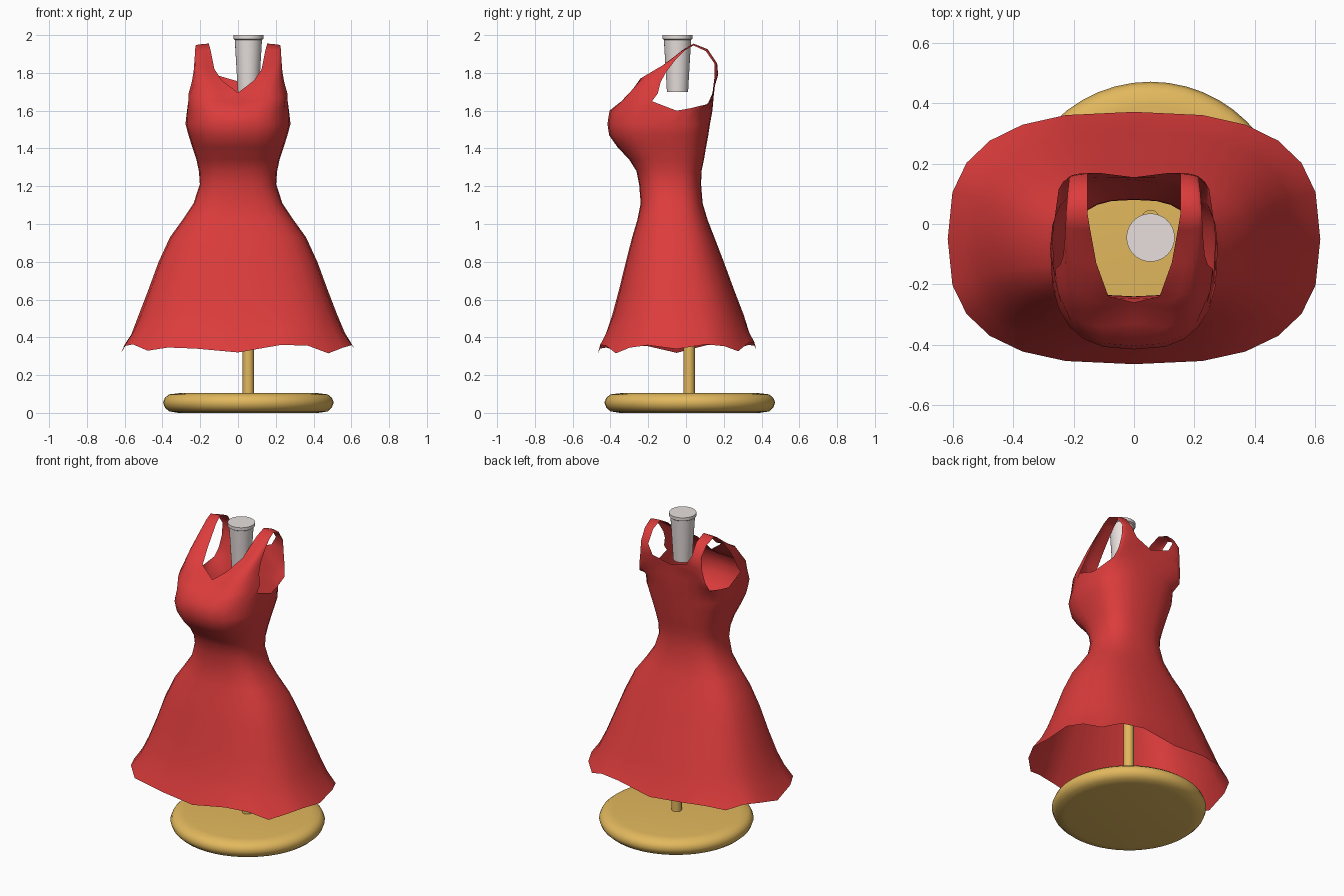
import bpy, bmesh
from math import sin, cos, pi, radians

if "Cube" in bpy.data.objects:
    bpy.data.objects.remove(bpy.data.objects["Cube"])


def material(name, color):
    m = bpy.data.materials.new(name)
    m.diffuse_color = (*color, 1)
    m.use_nodes = True
    m.node_tree.nodes["Principled BSDF"].inputs["Base Color"].default_value = m.diffuse_color
    return m


def finish(bm, name, mat, angle):
    bmesh.ops.remove_doubles(bm, verts=bm.verts, dist=0.0005)
    bmesh.ops.recalc_face_normals(bm, faces=bm.faces)
    mesh = bpy.data.meshes.new(name)
    bm.to_mesh(mesh)
    bm.free()
    mesh.materials.append(mat)
    ob = bpy.data.objects.new(name, mesh)
    bpy.context.collection.objects.link(ob)
    bpy.ops.object.select_all(action='DESELECT')
    bpy.context.view_layer.objects.active = ob
    ob.select_set(True)
    bpy.ops.object.shade_smooth_by_angle(angle=radians(angle))
    return ob


def lathe(name, profile, cx, cy, mat, segs=32):
    bm = bmesh.new()
    rings = [[bm.verts.new((cx + r * cos(2 * pi * i / segs), cy + r * sin(2 * pi * i / segs), z))
              for i in range(segs)] for r, z in profile]
    for a, b in zip(rings, rings[1:]):
        for i in range(segs):
            j = (i + 1) % segs
            bm.faces.new((a[i], a[j], b[j], b[i]))
    bm.faces.new(rings[0][::-1])
    bm.faces.new(rings[-1])
    return finish(bm, name, mat, 50)


red = material("red_cloth", (0.72, 0.045, 0.045))
gold = material("pale_wood", (0.76, 0.48, 0.11))
grey = material("neck_grey", (0.80, 0.74, 0.72))

# Stand: rounded base, pole, neck post with a rim
lathe("stand_base", [(0.37, 0), (0.42, 0.008), (0.442, 0.028), (0.452, 0.055), (0.442, 0.08),
                     (0.42, 0.098), (0.37, 0.104)], 0.055, 0.02, gold, 48)
lathe("stand_pole", [(0.03, 0.10), (0.03, 1.2)], 0.055, 0.017, gold, 20)
lathe("neck_post", [(0.056, 1.70), (0.072, 1.975), (0.08, 1.98), (0.08, 2.0)], 0.055, -0.045, grey)

# Dress body: rings of (z, half width, front y, back y, centre y)
N, Q = 24, 6
rings = [(0.348, 0.618, -0.465, 0.372, -0.05), (0.43, 0.565, -0.425, 0.335, -0.05),
         (0.52, 0.525, -0.39, 0.305, -0.05), (0.65, 0.475, -0.355, 0.255, -0.05),
         (0.80, 0.42, -0.318, 0.20, -0.06), (0.93, 0.36, -0.285, 0.15, -0.06),
         (1.02, 0.295, -0.258, 0.115, -0.07), (1.11, 0.235, -0.24, 0.088, -0.07),
         (1.21, 0.202, -0.248, 0.08, -0.08), (1.28, 0.207, -0.262, 0.082, -0.08),
         (1.34, 0.22, -0.30, 0.095, -0.08), (1.41, 0.243, -0.365, 0.107, -0.09),
         (1.47, 0.262, -0.407, 0.118, -0.09), (1.53, 0.278, -0.416, 0.127, -0.08),
         (1.60, 0.27, -0.405, 0.14, -0.05)]
POWER = 0.74


def spow(v):
    return (1 if v >= 0 else -1) * abs(v) ** POWER


bm = bmesh.new()
rows = []
for k, (z, w, yf, yb, yc) in enumerate(rings):
    row = []
    for i in range(N):
        a = 2 * pi * i / N
        c = spow(cos(a))
        y = yc + (yf - yc) * c if c > 0 else yc - (yb - yc) * c
        # wavy hem fading up the skirt
        fade = max(0, 1 - k / 2)
        wave = fade * (-0.02 * cos(8 * a) + 0.010 * sin(5 * a) - 0.008 * cos(a))
        row.append(bm.verts.new((w * spow(sin(a)), y, z + wave)))
    rows.append(row)
# Round the bottom corners of the armholes
for i, dz in ((Q - 1, 0.05), (Q + 1, 0.012)):
    for s in (1, -1):
        rows[-1][s * i % N].co.z += dz
for a, b in zip(rows, rows[1:]):
    for i in range(N):
        j = (i + 1) % N
        bm.faces.new((a[i], a[j], b[j], b[i]))

# Upper bodice and straps: neckline edge and armhole edge, front over shoulder to back
neck = [(0, -0.33, 1.64), (0, -0.26, 1.695), (0.085, -0.24, 1.76), (0.125, -0.13, 1.82),
        (0.145, -0.02, 1.92), (0.155, 0.04, 1.955), (0.155, 0.115, 1.925), (0.155, 0.165, 1.85),
        (0.12, 0.17, 1.79), (0, 0.155, 1.755), (0, 0.147, 1.68)]
arm = [(0.262, -0.15, 1.69), (0.245, -0.135, 1.75), (0.235, -0.105, 1.805), (0.23, -0.055, 1.87),
       (0.227, -0.005, 1.92), (0.225, 0.04, 1.945), (0.22, 0.105, 1.915), (0.215, 0.15, 1.85),
       (0.22, 0.15, 1.77), (0.235, 0.14, 1.69), (0.25, 0.115, 1.635)]
top, C = rows[-1], Q - 1
bulge = {0: 0.035, 1: 0.045, 2: 0.015, 3: 0.008}
for side in (1, -1):
    strip = [[top[(side * j) % N] for j in range(C + 1)]]
    for k, (p, q) in enumerate(zip(neck, arm)):
        row = []
        for j in range(C + 1):
            s = j / C
            sx, sy = sin(s * pi / 2) ** POWER, 1 - cos(s * pi / 2)
            row.append(bm.verts.new((side * (p[0] + (q[0] - p[0]) * sx),
                                     p[1] + (q[1] - p[1]) * sy - bulge.get(k, 0) * sin(pi * s),
                                     p[2] + (q[2] - p[2]) * s)))
        strip.append(row)
    strip.append([top[(side * (N // 2 - j)) % N] for j in range(C + 1)])
    for a, b in zip(strip, strip[1:]):
        for j in range(C):
            f = (a[j], a[j + 1], b[j + 1], b[j])
            bm.faces.new(f if side > 0 else f[::-1])
finish(bm, "dress", red, 60)
